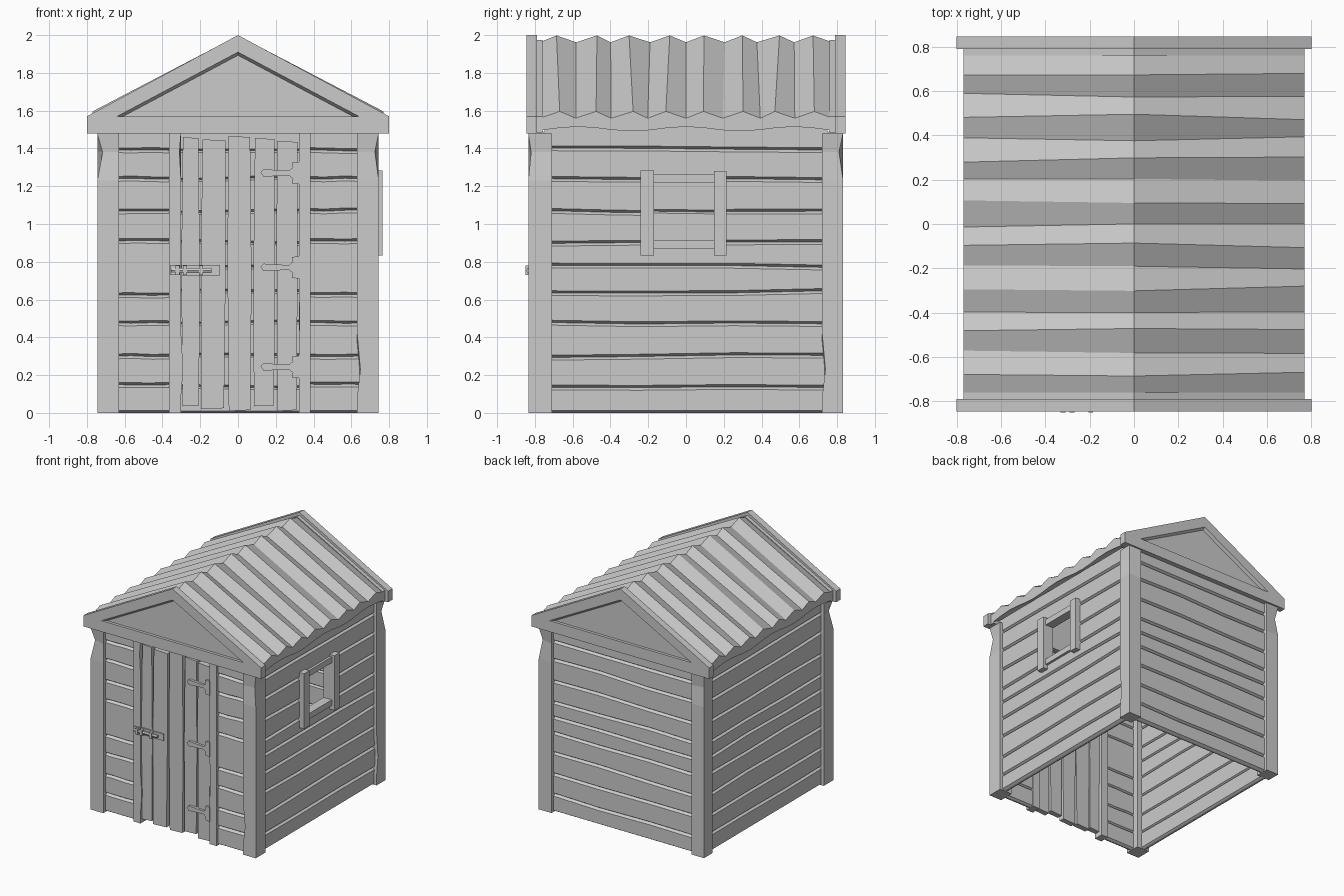
import bpy, bmesh, math, random

if "Cube" in bpy.data.objects:
    bpy.data.objects.remove(bpy.data.objects["Cube"])

random.seed(4)


def loft(name, rings):
    """Skin a closed solid through matching rings of points."""
    bm = bmesh.new()
    vs = [[bm.verts.new(p) for p in r] for r in rings]
    n = len(vs[0])
    for a, b in zip(vs, vs[1:]):
        for i in range(n):
            j = (i + 1) % n
            bm.faces.new((a[i], a[j], b[j], b[i]))
    bm.faces.new(vs[0])
    bm.faces.new(vs[-1])
    bmesh.ops.recalc_face_normals(bm, faces=bm.faces)
    me = bpy.data.meshes.new(name)
    bm.to_mesh(me)
    bm.free()
    ob = bpy.data.objects.new(name, me)
    bpy.context.collection.objects.link(ob)
    return ob


def box(name, x0, x1, y0, y1, z0, z1):
    return loft(name, [[(x0, y0, z), (x1, y0, z), (x1, y1, z), (x0, y1, z)] for z in (z0, z1)])


def prism(name, outline, y0, y1):
    return loft(name, [[(x, y, z) for x, z in outline] for y in (y0, y1)])


def boards(name, place, s0, s1, levels, hole=None, wobble=0.008):
    """Stack of horizontal boards with bevelled edges; place maps (along, depth, z) to space."""
    n = 3
    rows = [[z + (random.uniform(-wobble, wobble) if 0 < k < len(levels) - 1 else 0)
             for _ in range(n + 1)] for k, z in enumerate(levels)]

    def edge(row, s):
        t = (s - s0) / (s1 - s0) * n
        i = min(int(t), n - 1)
        return row[i] + (row[i + 1] - row[i]) * (t - i)

    for lo, hi in zip(rows, rows[1:]):
        spans = [(s0, s1)]
        if hole and lo[0] > hole[2] - 0.05 and hi[0] < hole[3] + 0.05:
            spans = [(s0, hole[0]), (hole[1], s1)]
        for a, b in spans:
            rings = []
            for i in range(n + 1):
                s = a + (b - a) * i / n
                z0, z1 = edge(lo, s), edge(hi, s)
                sec = [(0, z0 + .012), (.02, z0), (.035, z0), (.05, z0 + .01),
                       (.05, z1 - .01), (.035, z1), (.02, z1), (0, z1 - .014)]
                rings.append([place(s, d, z) for d, z in sec])
            loft(name, rings)


# Walls of horizontal boards
side = [0, .14, .30, .475, .64, .775, .90, 1.065, 1.24, 1.395, 1.53]
front = [0, .15, .30, .475, .625, .91, 1.07, 1.24, 1.39, 1.5]
boards("right_wall_board", lambda s, d, z: (.722 - d, s, z), -.75, .75, side, (-.2, .18, .9, 1.24))
boards("left_wall_board", lambda s, d, z: (-.722 + d, s, z), -.75, .75, side)
boards("back_wall_board", lambda s, d, z: (s, .805 - d, z), -.68, .68, side[:-1] + [1.5])
boards("front_left_board", lambda s, d, z: (s, -.805 + d, z), -.68, -.34, front, wobble=.003)
boards("front_right_board", lambda s, d, z: (s, -.805 + d, z), .34, .68, front, wobble=.003)


def post(name, x0, x1, y0, y1, chips):
    """Upright post; chips = (corner, z, dx, dy) dents one corner at a height."""
    zs = {0, 1.48}
    for c, z, dx, dy in chips:
        zs |= {z - .15, z, min(z + .2, 1.48)}
    rings = []
    for z in sorted(zs):
        r = [[x0, y0, z], [x1, y0, z], [x1, y1, z], [x0, y1, z]]
        for c, cz, dx, dy in chips:
            if abs(z - cz) < 1e-6:
                r[c][0] += dx
                r[c][1] += dy
        rings.append(r)
    loft(name, rings)


# Corner posts with worn edges
post("corner_post_front_left", -.745, -.63, -.835, -.71, [(0, 1.38, .028, .02)])
post("corner_post_front_right", .63, .745, -.835, -.71, [(0, .23, .018, .0), (1, 1.38, -.02, .015)])
post("corner_post_back_right", .63, .745, .72, .832, [(1, .23, 0, .018), (2, 1.38, -.02, -.022)])
post("corner_post_back_left", -.745, -.63, .72, .832, [(3, 1.38, .015, -.02)])

# Door frame
post("door_post_left", -.365, -.302, -.825, -.745, [(1, .23, .012, 0), (1, 1.38, -.008, 0)])
post("door_post_right", .322, .385, -.825, -.745, [(0, .5, .004, 0)])

# Door planks: left, right, bottom, top
for x0, x1, z0, z1 in [(-.3, -.202, .035, 1.46), (-.196, -.066, .02, 1.448), (-.056, .072, .01, 1.466),
                       (.082, .196, .035, 1.455), (.205, .315, .01, 1.44)]:
    j = [random.uniform(0, .009) for _ in range(4)]
    y = -.812 + random.uniform(-.004, .004)
    prism("door_plank", [(x0 + j[0], z0), (x1 - j[1], z0 + .005), (x1, .7), (x1 - j[2], z1 - .006),
                         (x0 + j[3], z1), (x0, .8)], y, y + .045)

# Strap hinges
half = [(.135, .02), (.27, .012), (.29, .03), (.287, .055), (.325, .06)]
for z in (1.27, .77, .243):
    pts = [(.12, z + .004)] + [(x, z + h) for x, h in half] + [(x, z - h) for x, h in reversed(half)]
    prism("hinge", pts, -.83, -.79)

# Sliding bolt latch
box("latch_plate", -.298, -.095, -.824, -.8, .727, .782)
box("latch_keeper_plate", -.36, -.308, -.833, -.81, .73, .782)
loft("latch_bolt", [[(x, -.834 + .012 * math.cos(a * math.pi / 3), .754 + .014 * math.sin(a * math.pi / 3))
                     for a in range(6)] for x in (-.355, -.14)])
for x in (-.32, -.28, -.195):
    box("latch_loop", x - .011, x + .011, -.85, -.815, .73, .779)

# Window frame in the right wall
for y0, y1, dz in ((-.242, -.17, 0), (.148, .215, .002)):
    box("window_upright", .667, .765, y0, y1, .832 + dz, 1.282 - dz)
box("window_sill", .667, .742, -.175, .155, .868, .915)
box("window_head", .667, .742, -.175, .155, 1.217, 1.265)

# Gable trim and recessed panel, front and back
for s, end in ((-1, "front"), (1, "back")):
    ya, yb = s * .845, s * .79
    prism(end + "_gable_beam", [(-.8, 1.48), (.8, 1.48), (.8, 1.57), (-.8, 1.57)], ya, yb)
    for m in (-1, 1):
        name = f"{end}_gable_rafter"
        outer = [(.8, 1.57), (.0, 2.0), (.0, 1.91), (.64, 1.57)]
        inner = [(.8, 1.57), (.0, 2.0), (.0, 1.893), (.608, 1.57)]
        loft(name, [[(m * x, y, z) for x, z in o]
                    for y, o in ((ya, outer), (s * .822, inner), (yb, inner))])
    prism(end + "_gable_panel", [(-.77, 1.485), (.77, 1.485), (.77, 1.57), (0, 1.975), (-.77, 1.57)],
          s * .822, s * .76)

# Corrugated roof sheet: zigzag top, gently waved underside
N = 16
ys = [-.775 + 1.55 * i / N for i in range(N + 1)]
rings = []
for x, top, under in ((-.77, 1.56, 1.503), (0, 1.962, 1.9), (.77, 1.56, 1.503)):
    up = []
    for i, y in enumerate(ys):
        dy = random.uniform(-.014, .014) if 0 < i < N else 0
        up.append((x, y + dy, top + (.036 if i % 2 else 0)))
    down = [(x, y, under + .012 * math.cos(y * 2 * math.pi / .57)) for y in reversed(ys)]
    rings.append(up + down)
# split at the ridge so the concave end sections stay clean
for name, a, b in (("roof_left", rings[0], rings[1]), ("roof_right", rings[1], rings[2])):
    loft(name, [a, b])
